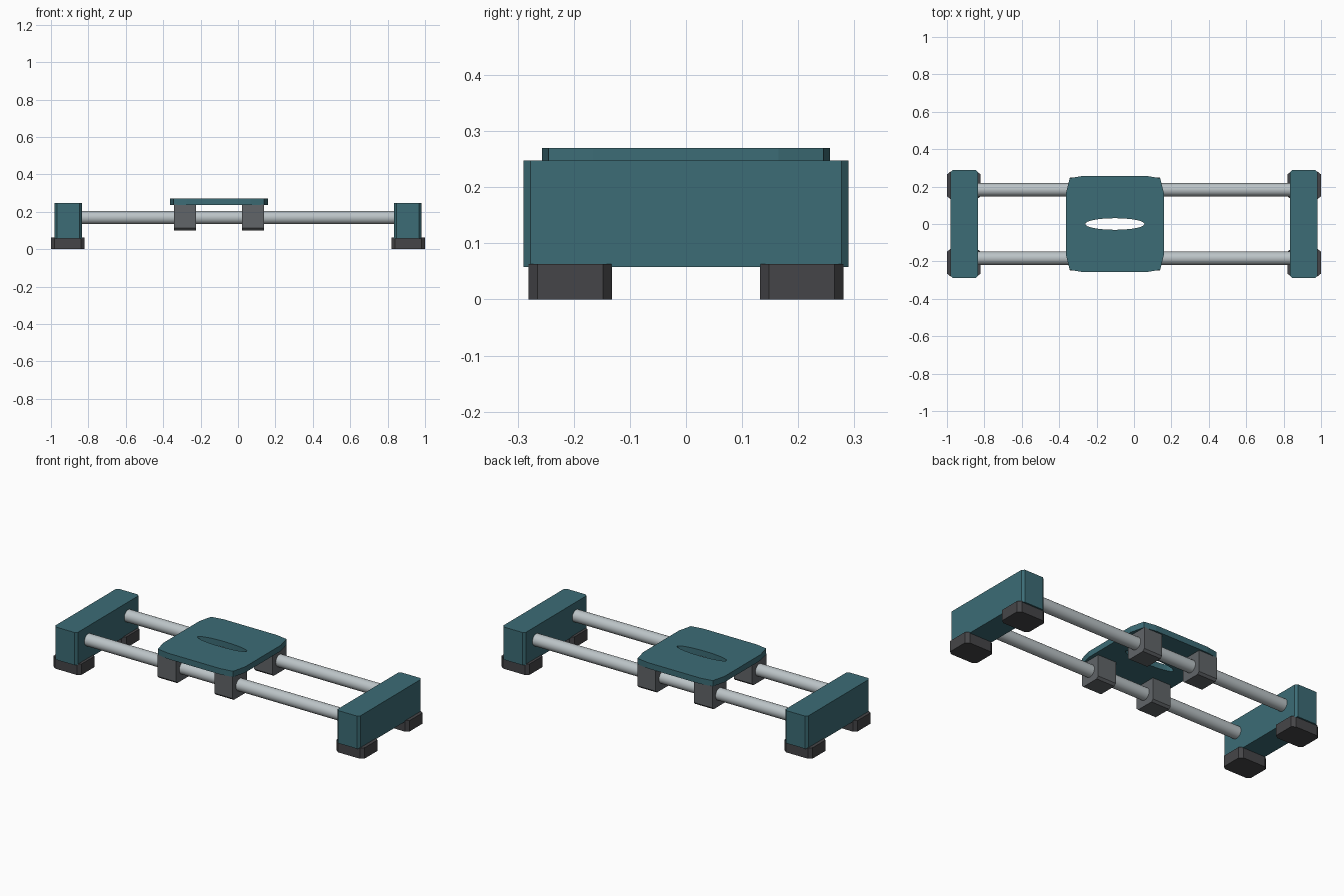
import bpy, bmesh
from math import cos, sin, pi, radians

if "Cube" in bpy.data.objects:
    bpy.data.objects.remove(bpy.data.objects["Cube"])


def material(name, rgb):
    m = bpy.data.materials.new(name)
    m.diffuse_color = (*rgb, 1)
    m.use_nodes = True
    m.node_tree.nodes["Principled BSDF"].inputs["Base Color"].default_value = m.diffuse_color
    return m


TEAL = material("teal", (0.045, 0.15, 0.18))
DARK = material("dark_rubber", (0.06, 0.06, 0.065))
GREY = material("bearing_grey", (0.12, 0.13, 0.14))
STEEL = material("steel", (0.5, 0.55, 0.57))


def extrude(name, base, vec, mat):
    """Solid made by sweeping a planar outline along a vector."""
    bm = bmesh.new()
    face = bm.faces.new([bm.verts.new(p) for p in base])
    new = bmesh.ops.extrude_face_region(bm, geom=[face], use_keep_orig=True)["geom"]
    bmesh.ops.translate(bm, vec=vec, verts=[g for g in new if isinstance(g, bmesh.types.BMVert)])
    bmesh.ops.recalc_face_normals(bm, faces=bm.faces)
    me = bpy.data.meshes.new(name)
    bm.to_mesh(me)
    bm.free()
    me.materials.append(mat)
    ob = bpy.data.objects.new(name, me)
    bpy.context.collection.objects.link(ob)
    return ob


def around(corner):
    """Mirror the points of one corner into a full closed outline."""
    back = corner[::-1]
    return (corner + [(-x, y) for x, y in back]
            + [(-x, -y) for x, y in corner] + [(x, -y) for x, y in back])


def prism(name, cx, cy, z0, z1, outline, mat):
    return extrude(name, [(cx + x, cy + y, z0) for x, y in outline], (0, 0, z1 - z0), mat)


def cut_rect(hx, hy, cx, cy):
    return around([(hx, hy - cy), (hx - cx, hy)])


SIDES = ((-1, "left"), (1, "right"))
ROWS = ((-1, "front"), (1, "back"))
CX, ROD_Y, ROD_Z, ROD_R = -0.102, 0.183, 0.169, 0.035

# End blocks with their feet
for sx, side in SIDES:
    prism(f"{side}_end_block", sx * 0.908, 0, 0.058, 0.248,
          cut_rect(0.073, 0.29, 0.012, 0.013), TEAL)
    for sy, row in ROWS:
        prism(f"{row}_{side}_foot", sx * 0.91, sy * 0.2065, 0, 0.063,
              cut_rect(0.09, 0.0745, 0.02, 0.016), DARK)

for sy, row in ROWS:
    # Guide rods
    ring = [(-0.86, sy * ROD_Y + ROD_R * cos(2 * pi * i / 32), ROD_Z + ROD_R * sin(2 * pi * i / 32))
            for i in range(32)]
    rod = extrude(f"{row}_guide_rod", ring, (1.72, 0, 0), STEEL)
    bpy.ops.object.select_all(action='DESELECT')
    rod.select_set(True)
    bpy.context.view_layer.objects.active = rod
    bpy.ops.object.shade_smooth_by_angle(angle=radians(30))

    # Bearing blocks, chamfered along their lower edges
    for sx, side in SIDES:
        h, c, z0, z1 = 0.065, 0.012, 0.10, 0.238
        section = [(-h, z1), (-h, z0 + c), (-h + c, z0), (h - c, z0), (h, z0 + c), (h, z1)]
        x0 = CX + sx * 0.182 - 0.059
        extrude(f"{row}_{side}_bearing",
                [(x0, sy * ROD_Y + y, z) for y, z in section], (0.118, 0, 0), GREY)

# Carriage plate with an oval slot
plate = prism("carriage_plate", CX, 0, 0.236, 0.27,
              around([(0.262, 0.165), (0.242, 0.245), (0.17, 0.257)]), TEAL)
oval = [(0.158 * cos(2 * pi * i / 32), 0.031 * sin(2 * pi * i / 32)) for i in range(32)]
cutter = prism("slot_cutter", CX, 0, 0.2, 0.3, oval, TEAL)
cutter.hide_render = True
cutter.hide_set(True)
mod = plate.modifiers.new("slot", 'BOOLEAN')
mod.operation = 'DIFFERENCE'
mod.solver = 'EXACT'
mod.object = cutter
bpy.context.view_layer.objects.active = plate
bpy.ops.object.modifier_apply(modifier=mod.name)
bpy.data.objects.remove(cutter)
